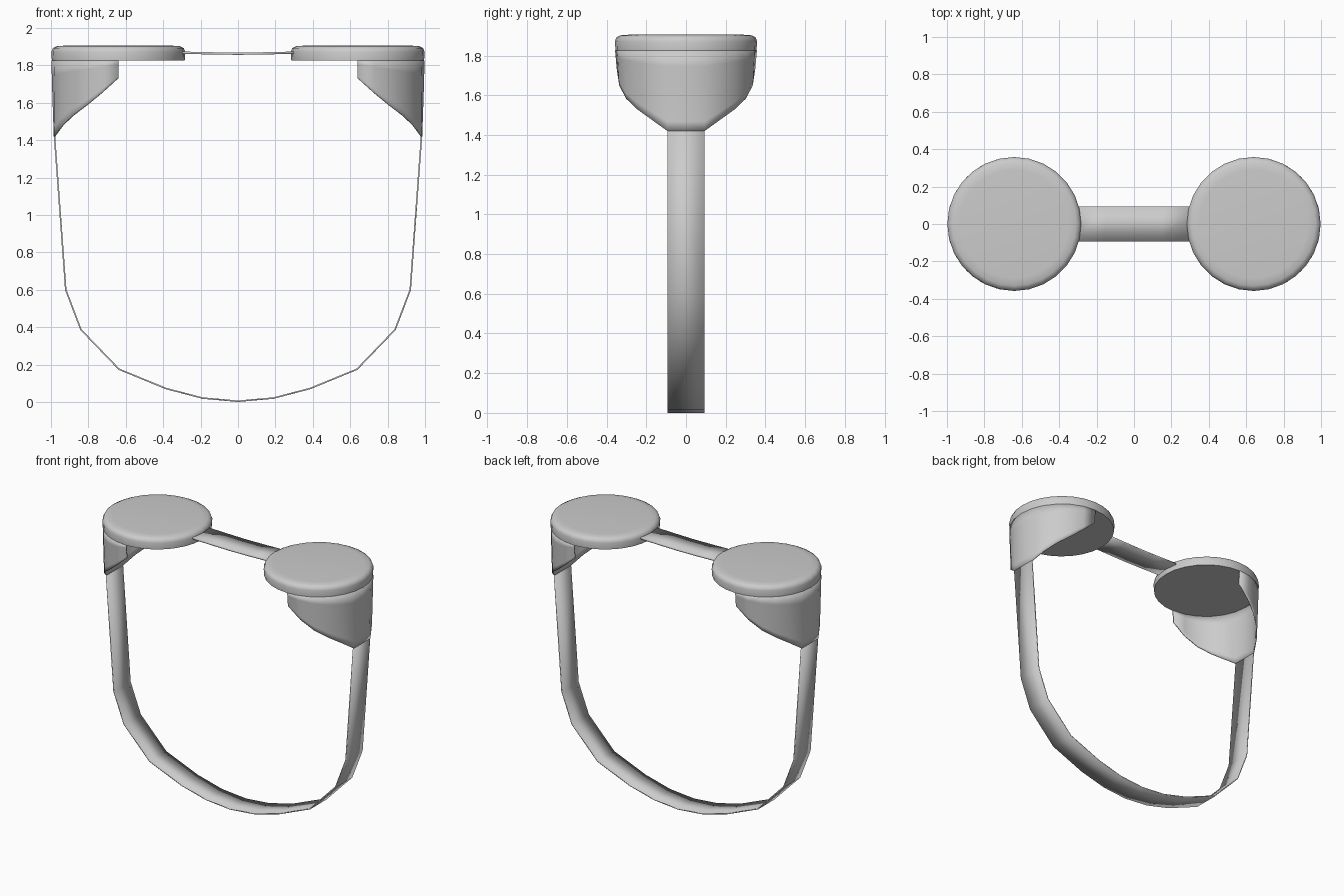
import bpy, bmesh
from math import radians, sin, cos, pi

if "Cube" in bpy.data.objects:
    bpy.data.objects.remove(bpy.data.objects["Cube"])

CX = 0.64      # disc centre
HALF = 0.093   # half width of strap and bridge


def make(name, rows, closed=False, caps=False, thick=0, mirror=False, angle=35):
    """Skin rows of points into one smooth-shaded object."""
    bm = bmesh.new()
    vs = [[bm.verts.new(p) for p in r] for r in rows]
    n = len(rows[0])
    for a, b in zip(vs, vs[1:]):
        for i in range(n if closed else n - 1):
            j = (i + 1) % n
            bm.faces.new((a[i], a[j], b[j], b[i]))
    if caps:
        bm.faces.new(vs[0])
        bm.faces.new(vs[-1])
    bmesh.ops.recalc_face_normals(bm, faces=bm.faces)
    me = bpy.data.meshes.new(name)
    bm.to_mesh(me)
    bm.free()
    ob = bpy.data.objects.new(name, me)
    bpy.context.collection.objects.link(ob)
    if thick:
        s = ob.modifiers.new("Thickness", 'SOLIDIFY')
        s.thickness = thick
        s.offset = 0
    if mirror:
        ob.modifiers.new("Mirror", 'MIRROR').use_clip = False
    bpy.ops.object.select_all(action='DESELECT')
    ob.select_set(True)
    bpy.context.view_layer.objects.active = ob
    bpy.ops.object.shade_smooth_by_angle(angle=radians(angle))
    return ob


# round end discs with a softened upper rim
SEG = 28
profile = [(0.355, 1.825), (0.358, 1.872), (0.35, 1.892), (0.33, 1.902), (0.29, 1.905)]
make("end_discs",
     [[(CX + r * cos(2 * pi * i / SEG), r * sin(2 * pi * i / SEG), z) for i in range(SEG)]
      for r, z in profile], closed=True, caps=True, mirror=True, angle=45)

# half-round skirts under the discs, tapering down to the strap width
lower = [(0, 1.42), (15.7, 1.42), (30, 1.478), (45, 1.53), (60, 1.583), (75, 1.65), (90, 1.73)]
edge = [(-a, z) for a, z in reversed(lower[1:])] + lower
rows = []
for t in (0, 0.2, 0.45, 0.7, 0.88, 1):
    row = []
    for a, zb in edge:
        r = 0.353 - 0.009 * t
        x = CX + r * cos(radians(a))
        if abs(a) < 20:                      # flatten into the strap
            x += (0.981 - x) * t ** 3
        row.append((x, r * sin(radians(a)), 1.826 + (zb - 1.826) * t))
    rows.append(row)
make("skirts", rows, thick=0.009, mirror=True, angle=50)

# long hanging strap
path = [(0.981, 1.42), (0.921, 0.60), (0.84, 0.387), (0.636, 0.175),
        (0.385, 0.072), (0.19, 0.021)]
full = path + [(0, 0.004)] + [(-x, z) for x, z in reversed(path)]
make("strap", [[(x, y, z) for y in (-HALF, HALF)] for x, z in full], thick=0.008)

# thin, slightly sagging bridge between the discs
span = [(-0.32, 1.868), (-0.15, 1.864), (0, 1.862), (0.15, 1.864), (0.32, 1.868)]
make("bridge", [[(x, y, z) for y in (-HALF, HALF)] for x, z in span], thick=0.012)
